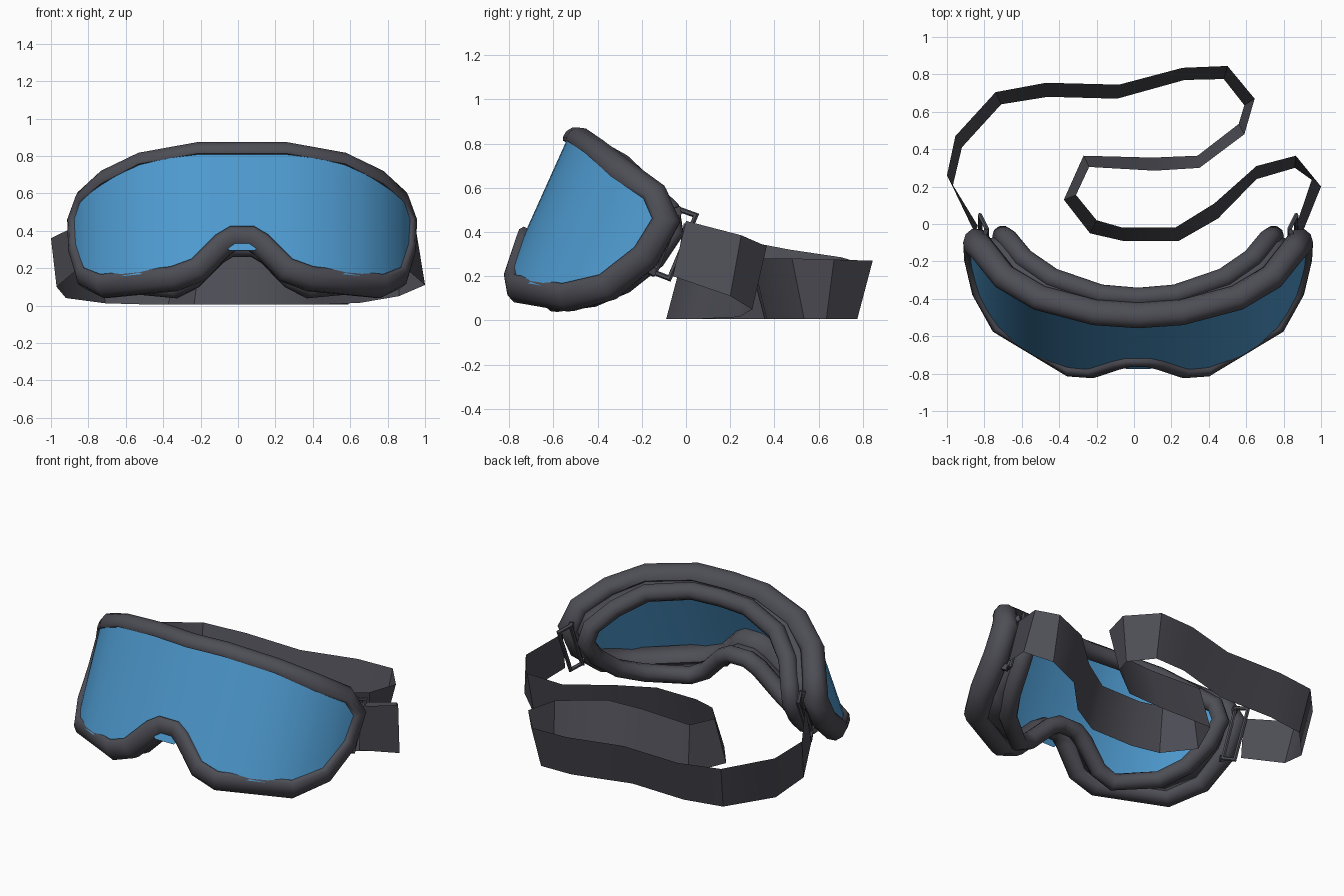
import bpy, bmesh, math
from mathutils import Vector

if "Cube" in bpy.data.objects:
    bpy.data.objects.remove(bpy.data.objects["Cube"])

CX = 0.022  # centre line of the goggles


def material(name, rgb):
    m = bpy.data.materials.new(name)
    m.diffuse_color = (*rgb, 1)
    m.use_nodes = True
    m.node_tree.nodes["Principled BSDF"].inputs["Base Color"].default_value = m.diffuse_color
    return m


DARK = material("charcoal", (0.075, 0.075, 0.092))
BLUE = material("lens blue", (0.075, 0.32, 0.62))


def make(name, verts, faces, mat, angle=50, thick=0.0):
    me = bpy.data.meshes.new(name)
    me.from_pydata([tuple(v) for v in verts], [], faces)
    me.materials.append(mat)
    bm = bmesh.new()
    bm.from_mesh(me)
    bmesh.ops.recalc_face_normals(bm, faces=bm.faces)
    bm.to_mesh(me)
    bm.free()
    ob = bpy.data.objects.new(name, me)
    bpy.context.collection.objects.link(ob)
    bpy.ops.object.select_all(action='DESELECT')
    ob.select_set(True)
    bpy.context.view_layer.objects.active = ob
    bpy.ops.object.shade_smooth_by_angle(angle=math.radians(angle))
    if thick:
        mod = ob.modifiers.new("thickness", 'SOLIDIFY')
        mod.thickness, mod.offset = thick, 0
    return ob


def shell(y0, a, r, shear, p=2.3):
    """Wrap-around surface, leaning back towards the top."""
    def s(u, z):
        t = min(abs(u) / r, 0.995)
        return Vector((u + CX, y0 + shear * z + a * (1 - (1 - t ** p) ** (1 / p)), z))
    return s


def normal(s, u, z, e=0.004):
    du = s(u + e, z) - s(u - e, z)
    dz = s(u, z + e) - s(u, z - e)
    return du.cross(dz).normalized()  # faces forward


def mirrored(half):
    return half + [(-u, z) for u, z in reversed(half[1:])]


def frames(s, outline):
    """Position, outward direction and front normal along a closed outline."""
    pts = [s(u, z) for u, z in outline]
    res = []
    for i, (u, z) in enumerate(outline):
        n = normal(s, u, z)
        t1 = (pts[i] - pts[i - 1]).normalized()
        t2 = (pts[(i + 1) % len(pts)] - pts[i]).normalized()
        res.append((pts[i], n.cross(t1 + t2).normalized(), n))
    return res


def loft(rings, closed_profile=True):
    n, k = len(rings), len(rings[0])
    faces = []
    for i in range(n):
        for j in range(k if closed_profile else k - 1):
            i2, j2 = (i + 1) % n, (j + 1) % k
            faces.append((i * k + j, i2 * k + j, i2 * k + j2, i * k + j2))
    return [v for r in rings for v in r], faces


# Half outlines (distance from centre, height), from the top round to the nose
half_frame = [(0, .81), (.24, .81), (.55, .755), (.75, .65), (.87, .55), (.9, .46),
              (.893, .33), (.85, .205), (.75, .165), (.38, .205), (.27, .245), (.14, .375), (.065, .42)]
half_foam = [(0, .75), (.2, .75), (.46, .70), (.61, .60), (.70, .50), (.725, .40),
             (.71, .28), (.66, .17), (.57, .11), (.36, .088), (.26, .14), (.13, .27), (.06, .31)]
front = shell(-0.915, 0.895, 0.945, 0.45)
back = shell(-0.695, 0.95, 0.80, 0.40)
frame_pts = frames(front, mirrored(half_frame))
foam_pts = frames(back, mirrored(half_foam))

# Rounded outer frame around the lens
profile = [(0, .01), (.02, .024), (.06, .018), (.098, -.008), (.115, -.05),
           (.1, -.098), (.06, -.122), (.015, -.105), (0, -.05)]
rings = []
for p, o, n in frame_pts:
    k = 0.75 if p.z > 0.7 else (0.88 if p.z > 0.5 else 1.0)
    f = 0.6 if p.z > 0.5 else 1.0  # flatter front lip along the brow
    rings.append([p + o * a * k + n * (b * f if b > 0 else b) for a, b in profile])
make("outer_frame", *loft(rings), DARK, 60)

# Soft face pad behind the frame
rings = [[p + o * 0.052 * math.cos(t) + n * 0.055 * math.sin(t)
          for t in [j * math.tau / 10 for j in range(10)]] for p, o, n in foam_pts]
make("face_pad", *loft(rings), DARK, 60)

# Wall joining the frame to the face pad
rings = [[p + o * 0.03 - n * 0.1, q] for (p, o, n), (q, _, _) in zip(frame_pts, foam_pts)]
make("side_wall", *loft(rings, False), DARK, 60, 0.012)


# Curved lens, built in columns between the upper and lower outline
def lerp_chain(chain, u):
    for (u0, z0), (u1, z1) in zip(chain, chain[1:]):
        if u <= u1:
            return z0 + (z1 - z0) * (u - u0) / (u1 - u0)
    return chain[-1][1]


upper = half_frame[:6]
lower = [(0, .42)] + half_frame[:4:-1]
us = sorted({u for u, _ in half_frame} | {.32, .46, .64, .69, .8})
us = [-u for u in us[:0:-1]] + us
ROWS = 6
verts, faces = [], []
for i, u in enumerate(us):
    # the lens reaches a little below the frame at the nose
    z0 = 0.293 if abs(u) < 0.07 else lerp_chain(lower, abs(u)) - 0.02
    z1 = lerp_chain(upper, abs(u)) + 0.02
    for j in range(ROWS + 1):
        verts.append(front(u, z0 + (z1 - z0) * j / ROWS) + Vector((0, .008, 0)))
        if i and j:
            c = i * (ROWS + 1) + j
            faces.append((c - ROWS - 2, c - 1, c, c - ROWS - 1))
make("lens", verts, faces, BLUE, 60)

# Loose strap: top edge x, y, z then bottom edge x, y, z
strap = [
    (-.835, -.01, .44, -.85, -.05, .20),
    (-1.0, .26, .36, -.97, .20, .10),
    (-.955, .47, .32, -.92, .41, .04),
    (-.74, .705, .285, -.71, .64, .012),
    (-.47, .755, .27, -.46, .68, .005),
    (-.08, .745, .27, -.09, .67, .005),
    (.26, .835, .27, .27, .77, .005),
    (.50, .845, .27, .48, .775, .005),
    (.645, .67, .275, .59, .635, .005),
    (.59, .48, .28, .56, .535, .005),
    (.35, .30, .28, .34, .365, .005),
    (.11, .285, .28, .10, .355, .005),
    (-.24, .305, .28, -.27, .365, .005),
    (-.31, .155, .28, -.375, .13, .005),
    (-.20, .02, .27, -.235, -.05, .005),
    (-.06, -.02, .27, -.06, -.09, .005),
    (.22, -.02, .27, .24, -.09, .005),
    (.43, .11, .28, .45, .03, .005),
    (.655, .31, .30, .655, .24, .015),
    (.865, .365, .335, .86, .30, .05),
    (.955, .25, .385, 1.0, .20, .11),
    (.87, 0.0, .45, .895, -.06, .20),
]
verts = [Vector(r[k:k + 3]) for r in strap for k in (0, 3)]
faces = [(2 * i, 2 * i + 1, 2 * i + 3, 2 * i + 2) for i in range(len(strap) - 1)]
make("strap", verts, faces, DARK, 35)

# Wire buckles joining the strap to the frame
buckle = [(.81, -.025, .50), (.845, .045, .475), (.845, -.075, .19), (.81, -.14, .215)]
for side, name in ((1, "right_buckle"), (-1, "left_buckle")):
    pts = [Vector((CX + side * x, y, z)) for x, y, z in buckle]
    nrm = (pts[1] - pts[0]).cross(pts[2] - pts[1]).normalized()
    rings = []
    for i, p in enumerate(pts):
        a = (pts[i - 1] - p).normalized()
        b = (pts[(i + 1) % 4] - p).normalized()
        d = (a + b).normalized()
        rings.append([p + d * 0.017 * math.cos(t) + nrm * 0.012 * math.sin(t)
                      for t in [j * math.tau / 6 for j in range(6)]])
    make(name, *loft(rings), DARK, 40)
    # Short lugs holding the buckle to the frame
    for k, (fx, fy, fz) in enumerate(((.84, -.11, .47), (.84, -.2, .25))):
        p0, p1 = Vector((CX + side * fx, fy, fz)), pts[0 if k == 0 else 3]
        ax = (p1 - p0).normalized()
        s1 = ax.cross(Vector((0, 0, 1))).normalized()
        s2 = ax.cross(s1)
        vs = [p + s1 * 0.012 * cx + s2 * 0.018 * cz for p in (p0, p1)
              for cx, cz in ((-1, -1), (1, -1), (1, 1), (-1, 1))]
        fs = [(0, 1, 2, 3), (4, 5, 6, 7)] + [(j, (j + 1) % 4, (j + 1) % 4 + 4, j + 4) for j in range(4)]
        make(f"{name}_{'upper' if k == 0 else 'lower'}_lug", vs, fs, DARK, 30)
